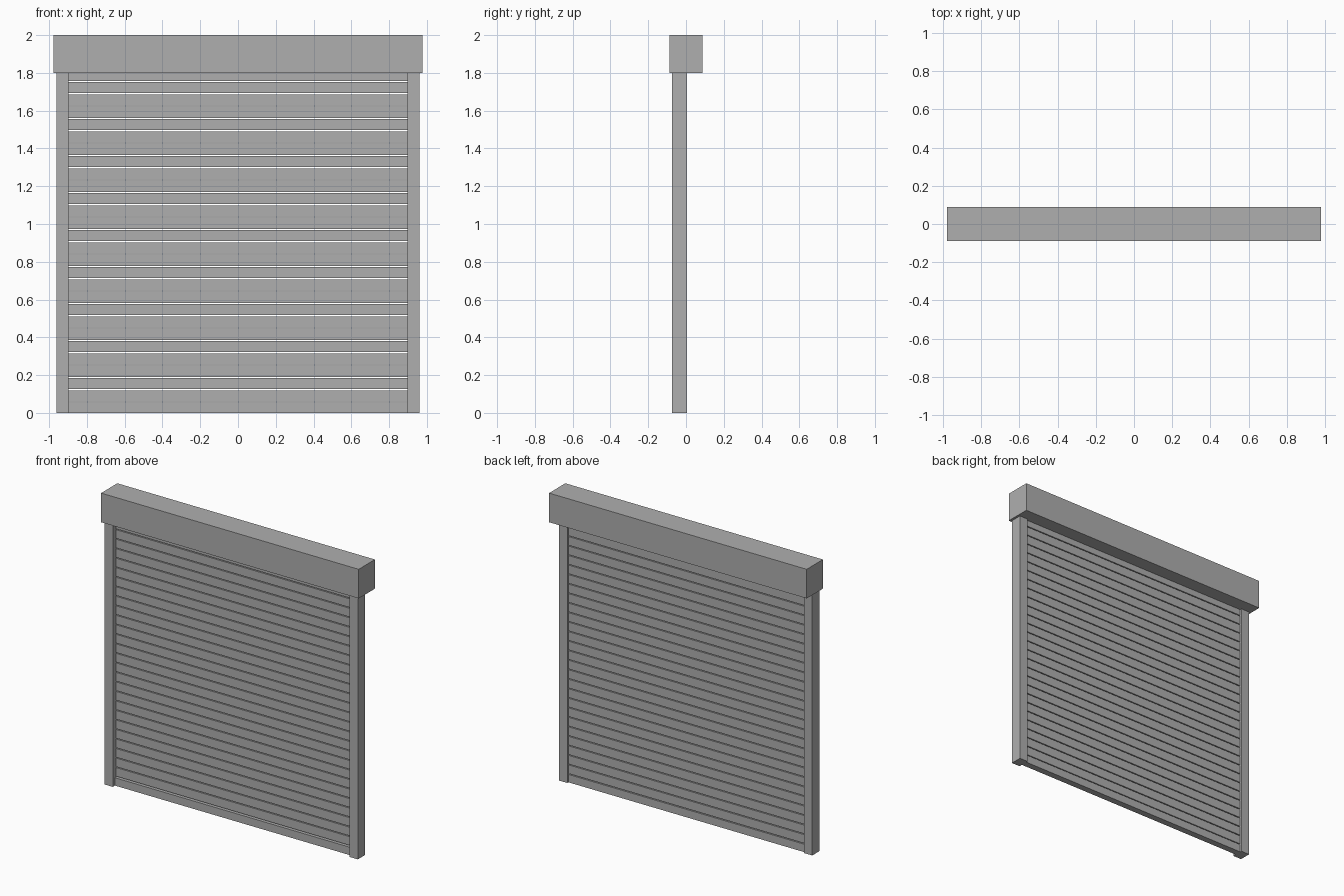
import bpy

default_cube = bpy.data.objects.get("Cube")
if default_cube:
    bpy.data.objects.remove(default_cube, do_unlink=True)

# One plain grey finish
GREY = (0.43, 0.43, 0.43, 1)
grey = bpy.data.materials.new("grey metal")
grey.use_nodes = True
grey.diffuse_color = GREY
grey.node_tree.nodes["Principled BSDF"].inputs["Base Color"].default_value = GREY


def box(name, x, y, z):
    """Box spanning the given (min, max) range on each axis."""
    bpy.ops.mesh.primitive_cube_add(
        size=1, location=[(a + b) / 2 for a, b in (x, y, z)])
    ob = bpy.context.object
    ob.name = name
    ob.scale = [b - a for a, b in (x, y, z)]
    bpy.ops.object.transform_apply(location=False, rotation=False, scale=True)
    ob.data.materials.append(grey)
    return ob


RAIL_IN, RAIL_OUT = 0.898, 0.962
PITCH, GAP = 0.0653, 0.006
BAR_TOP = 0.054
SLAT_COUNT = 27

# Roller housing across the top
box("roller_housing", (-0.978, 0.978), (-0.088, 0.088), (1.8, 2))

# Guide rails at both sides
box("left_guide_rail", (RAIL_IN, RAIL_OUT), (-0.075, 0.005), (0, 1.8))
box("right_guide_rail", (-RAIL_OUT, -RAIL_IN), (-0.075, 0.005), (0, 1.8))

# Bottom bar, slightly thicker than the slats
box("bottom_bar", (-RAIL_IN, RAIL_IN), (-0.052, -0.007), (0, BAR_TOP))

# Curtain of separate slats with narrow open gaps
slat = box("slats", (-RAIL_IN, RAIL_IN), (-0.04, -0.008),
           (BAR_TOP + GAP, BAR_TOP + PITCH))
array = slat.modifiers.new("stack", "ARRAY")
array.count = SLAT_COUNT
array.use_relative_offset = False
array.use_constant_offset = True
array.constant_offset_displace = (0, 0, PITCH)
